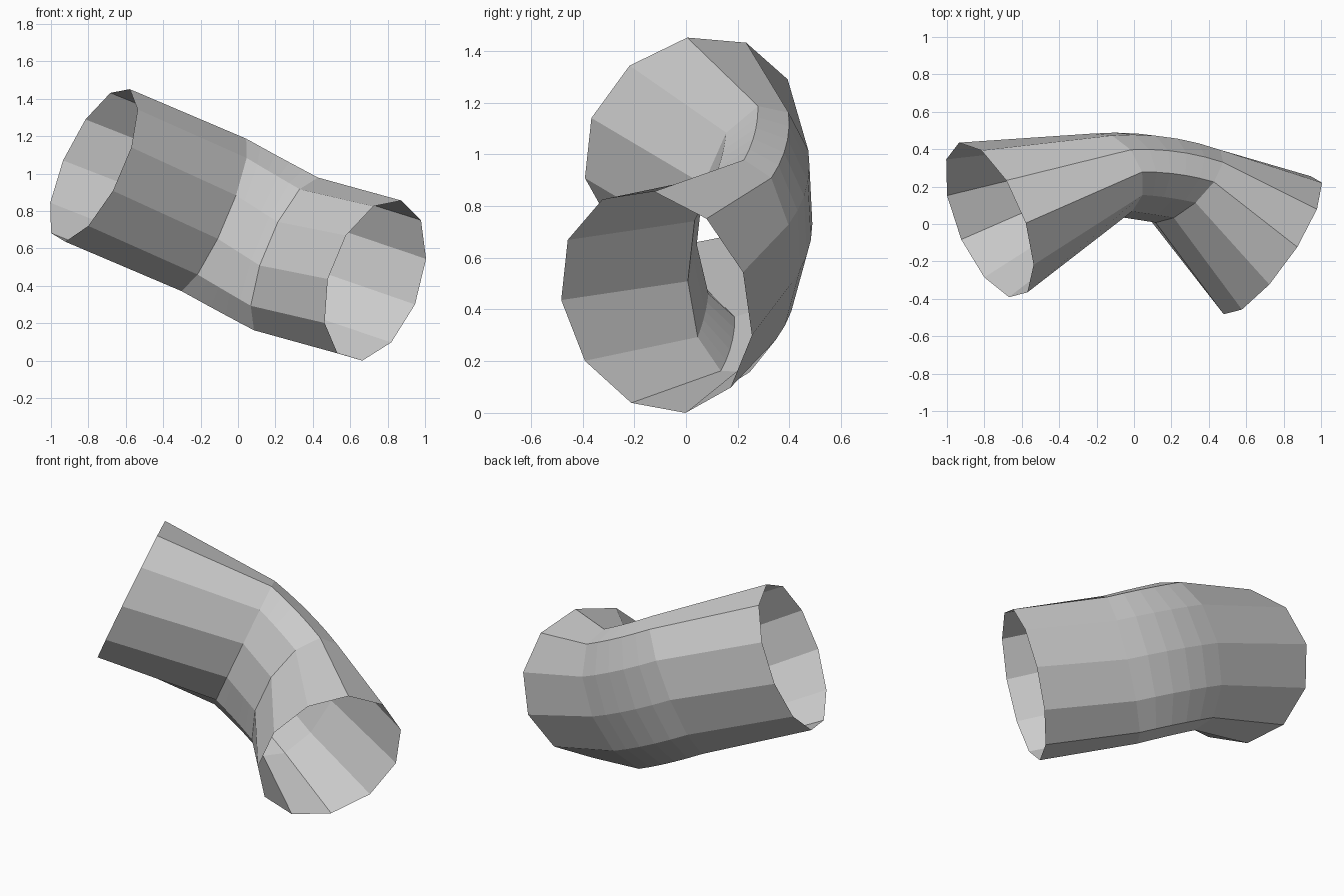
import bpy, bmesh
from math import sin, cos, radians, tau
from mathutils import Vector

if "Cube" in bpy.data.objects:
    bpy.data.objects.remove(bpy.data.objects["Cube"])

SIDES, BEND_STEPS, RADIUS, PHASE = 11, 5, 0.446, radians(-8.5)
ANGLES = [PHASE + tau * i / SIDES for i in range(SIDES)]

# Bend plane: axis of the bend and outward directions at each end
axis = Vector((0.386, 0.104, 0.917)).normalized()
out_a = Vector((-0.364, 0.931, 0.048)).normalized()
out_b = Vector((0.476, 0.829, -0.294)).normalized()
out_mid = (out_a + out_b).normalized()
pivot = Vector((0.038, -0.216, 0.745))
bend_radius, flat_radius = 0.514, 0.235


def ring(centre, out, out_radius):
    """Eleven-sided section, round or squashed in the outward direction."""
    return [centre + axis * RADIUS * 1.008 * cos(t) + out * out_radius * sin(t)
            for t in ANGLES]


# Round left mouth
sections = [ring(Vector((-0.774, 0.02, 1.056)), out_a, RADIUS)]

# Flattened bend: nearly straight inside, slightly bulged outside
start = ring(pivot + out_a * bend_radius + axis * 0.022, out_a, flat_radius)
end = ring(pivot + out_b * bend_radius - axis * 0.026, out_b, flat_radius)
for s in range(BEND_STEPS + 1):
    f = s / BEND_STEPS
    sections.append([
        p.lerp(q, f) + out_mid * 4 * f * (1 - f) * 0.017 * (1 + sin(t))
        for p, q, t in zip(start, end, ANGLES)])

# Round right mouth
sections.append(ring(Vector((0.733, -0.115, 0.438)), out_b, RADIUS))

# Walls between the sections, both mouths left open
bm = bmesh.new()
rings = [[bm.verts.new(p) for p in section] for section in sections]
for a, b in zip(rings, rings[1:]):
    for i in range(SIDES):
        j = (i + 1) % SIDES
        bm.faces.new((a[i], a[j], b[j], b[i]))
bmesh.ops.recalc_face_normals(bm, faces=bm.faces)

# Rest on the ground
low = min(v.co.z for v in bm.verts)
bmesh.ops.translate(bm, verts=bm.verts, vec=(0, 0, -low))

mesh = bpy.data.meshes.new("bent_pipe")
bm.to_mesh(mesh)
bm.free()
bpy.context.collection.objects.link(bpy.data.objects.new("bent_pipe", mesh))
